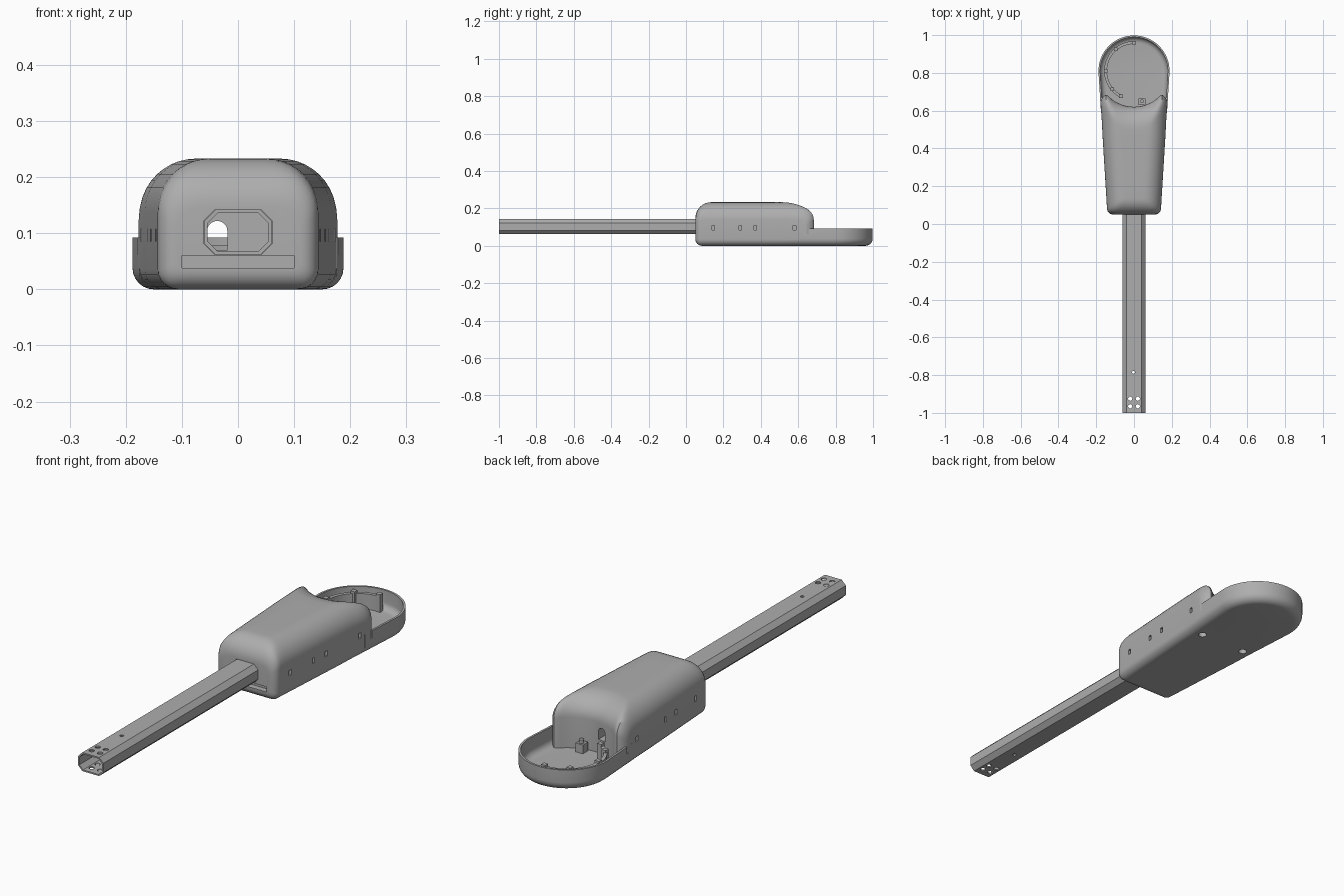
import bpy, bmesh
from math import sin, cos, pi, sqrt, hypot, radians

cube = bpy.data.objects.get("Cube")
if cube:
    bpy.data.objects.remove(cube)

grey = bpy.data.materials.new("mid grey")
grey.use_nodes = True
grey.diffuse_color = (0.42, 0.42, 0.42, 1)
grey.node_tree.nodes["Principled BSDF"].inputs["Base Color"].default_value = grey.diffuse_color


def finish(name, bm):
    bmesh.ops.recalc_face_normals(bm, faces=bm.faces)
    mesh = bpy.data.meshes.new(name)
    bm.to_mesh(mesh)
    bm.free()
    mesh.materials.append(grey)
    ob = bpy.data.objects.new(name, mesh)
    bpy.context.collection.objects.link(ob)
    return ob


def activate(ob):
    bpy.ops.object.select_all(action='DESELECT')
    ob.select_set(True)
    bpy.context.view_layer.objects.active = ob


def smooth(ob):
    activate(ob)
    bpy.ops.object.shade_smooth_by_angle(angle=radians(32))


def add_box(bm, lo, hi):
    made = bmesh.ops.create_cube(bm, size=1)["verts"]
    for v in made:
        v.co = [(a + b) / 2 + c * (b - a) for a, b, c in zip(lo, hi, v.co)]


def add_prism(bm, profile, y0, y1):
    """Extrude an x-z outline along y."""
    ends = [[bm.verts.new((x, y, z)) for x, z in profile] for y in (y0, y1)]
    bm.faces.new(ends[0])
    bm.faces.new(ends[1])
    n = len(profile)
    for i in range(n):
        j = (i + 1) % n
        bm.faces.new((ends[0][i], ends[0][j], ends[1][j], ends[1][i]))


def add_cylinder(bm, x, y, z, r, depth):
    made = bmesh.ops.create_cone(bm, segments=20, radius1=r, radius2=r,
                                 depth=depth, cap_ends=True)["verts"]
    bmesh.ops.translate(bm, vec=(x, y, z), verts=made)


def cut(ob, bm):
    cutter = finish("cutter", bm)
    cutter.hide_render = True
    mod = ob.modifiers.new("cut", 'BOOLEAN')
    mod.operation, mod.solver, mod.object = 'DIFFERENCE', 'EXACT', cutter
    activate(ob)
    bpy.ops.object.modifier_apply(modifier=mod.name)
    bpy.data.objects.remove(cutter)


def octagon(hx, hz, c, zc):
    quarter = [(hx, hz - c), (hx - c, hz)]
    top = quarter + [(-x, z) for x, z in reversed(quarter)]
    return [(x, zc + z) for x, z in top] + [(x, zc - z) for x, z in reversed(top)]


def loss(r, d):
    """Height lost by a rounded edge of radius r at distance d from the edge."""
    return 0 if d >= r else r - sqrt(max(0, r * r - (r - d) ** 2))


# Housing: tapered rounded shell with a concave back wall
FRONT, TOP, ROUND = 0.05, 0.233, 0.095
CY, RAD = 0.81, 0.188


def half_width(y):
    return 0.141 + (y - FRONT) * 0.061


def back_edge(x):
    x = abs(x)
    edge = CY - sqrt(0.19 ** 2 - min(x, 0.145) ** 2)
    return edge - loss(0.045, max(0, 0.178 - x)) * 1.2


arc = [i / 10 * pi / 2 for i in range(11)]
stations = [(FRONT + 0.085 * (1 - cos(a)), None) for a in arc]
stations += [(y, None) for y in (0.2, 0.3, 0.4, 0.46)]
stations += [(0.65 - e, e) for e in [0.12 * (1 - sin(a)) for a in arc]]
bm = bmesh.new()
rings = []
for y, e in stations:
    d = y - FRONT
    w = half_width(y) - loss(0.03, d)
    xs = [w - ROUND + ROUND * sin(a) for a in arc]
    xs = [-x for x in reversed(xs)] + [(w - ROUND) * t for t in (-.7, -.4, 0, .4, .7)] + xs
    top, low = [], []
    for x in xs:
        gap = max(0, w - abs(x))
        yy = y if e is None else back_edge(x) - e
        end = loss(0.085, d) if e is None else 0.09 / 0.12 * loss(0.12, e)
        top.append(bm.verts.new((x, yy, TOP - hypot(loss(ROUND, gap), end))))
        low.append(bm.verts.new((x, yy, hypot(loss(0.035, gap), loss(0.035, d)))))
    rings.append((top, low))
cols = len(rings[0][0])
for (t0, l0), (t1, l1) in zip(rings, rings[1:]):
    for i in range(cols - 1):
        bm.faces.new((t0[i], t0[i + 1], t1[i + 1], t1[i]))
        bm.faces.new((l0[i], l1[i], l1[i + 1], l0[i + 1]))
    for i in (0, cols - 1):
        bm.faces.new((t0[i], t1[i], l1[i], l0[i]))
for t, l in (rings[0], rings[-1]):
    for i in range(cols - 1):
        bm.faces.new((t[i], l[i], l[i + 1], t[i + 1]))
housing = finish("housing", bm)

# Housing openings: tube socket, cable arch, front slot, side slits, base holes
bm = bmesh.new()
add_prism(bm, octagon(0.0605, 0.0405, 0.02, 0.102), 0, 0.5)
cut(housing, bm)
bm = bmesh.new()
arch = [(-0.037 + 0.018 * cos(a), 0.104 + 0.018 * sin(a)) for a in [i * pi / 10 for i in range(11)]]
add_prism(bm, arch + [(-0.055, 0.07), (-0.019, 0.07)], 0.45, 0.75)
cut(housing, bm)
bm = bmesh.new()
add_box(bm, (-0.1, 0, 0.038), (0.1, 0.075, 0.06))
for y in (0.145, 0.29, 0.37, 0.58):
    w = half_width(y)
    for s in (-1, 1):
        ends = sorted((s * (w - 0.015), s * (w + 0.03)))
        add_box(bm, (ends[0], y - 0.007, 0.085), (ends[1], y + 0.007, 0.108))
for x in (-0.11, 0.11):
    add_cylinder(bm, x, 0.58, 0, 0.017, 0.04)
cut(housing, bm)
smooth(housing)

# Tray: round-ended dish with a thin rim, lofted through inset outlines
fillet = [i / 6 * pi / 2 for i in range(7)]
profile = [(0.038 * (1 - sin(a)), 0.038 * (1 - cos(a))) for a in fillet]
profile += [(0, 0.092), (0.009, 0.092)]
profile += [(0.038 - 0.029 * cos(a), 0.04 - 0.028 * sin(a)) for a in fillet]
bm = bmesh.new()
rings = []
for d, z in profile:
    pts = [(RAD - 0.012 - d, 0.61)]
    for i in range(49):
        a = radians(-4 + 188 * i / 48)
        pts.append(((RAD - d) * cos(a), CY + (RAD - d) * sin(a)))
    pts.append((-pts[0][0], 0.61))
    rings.append([bm.verts.new((x, y, z)) for x, y in pts])
for a, b in zip(rings, rings[1:]):
    for i in range(len(a) - 1):
        bm.faces.new((a[i], a[i + 1], b[i + 1], b[i]))
bm.faces.new(rings[0])
bm.faces.new(rings[-1])
bm.faces.new([r[0] for r in rings] + [r[-1] for r in reversed(rings)])
tray = finish("tray", bm)
bm = bmesh.new()
for lo, hi in ((-0.21, -0.16), (0.16, 0.21)):
    add_box(bm, (lo, 0.643, 0.062), (hi, 0.655, 0.12))
cut(tray, bm)
smooth(tray)

# Curved rail inside the tray
bm = bmesh.new()
prev = None
for i in range(33):
    a = radians(88 + 157 * i / 32)
    ring = [bm.verts.new((r * cos(a), CY + r * sin(a), z))
            for r, z in ((0.143, 0.01), (0.158, 0.01), (0.158, 0.078), (0.143, 0.078))]
    if prev:
        for k in range(4):
            bm.faces.new((prev[k], prev[(k + 1) % 4], ring[(k + 1) % 4], ring[k]))
    if i in (0, 32):
        bm.faces.new(ring)
    prev = ring
smooth(finish("tray_rail", bm))

# Small blocks on the rail and the cable clip
bm = bmesh.new()
for deg in (90, 130, 180, 220, 243):
    x, y = 0.15 * cos(radians(deg)), CY + 0.15 * sin(radians(deg))
    add_box(bm, (x - 0.01, y - 0.01, 0.01), (x + 0.01, y + 0.01, 0.088))
finish("rail_blocks", bm)
bm = bmesh.new()
add_box(bm, (0.025, 0.63, 0.01), (0.06, 0.665, 0.05))
add_cylinder(bm, 0.042, 0.65, 0.05, 0.01, 0.03)
finish("cable_clip", bm)

# Hollow octagonal tube with mounting holes
bm = bmesh.new()
add_prism(bm, octagon(0.06, 0.04, 0.02, 0.102), -1, 0.49)
tube = finish("tube", bm)
bm = bmesh.new()
add_prism(bm, octagon(0.054, 0.034, 0.0175, 0.102), -1.1, 0.6)
cut(tube, bm)
bm = bmesh.new()
for x in (-0.02, 0.02):
    for y in (-0.965, -0.925):
        add_cylinder(bm, x, y, 0.1, 0.011, 0.3)
add_cylinder(bm, -0.003, -0.785, 0.1, 0.008, 0.3)
cut(tube, bm)
